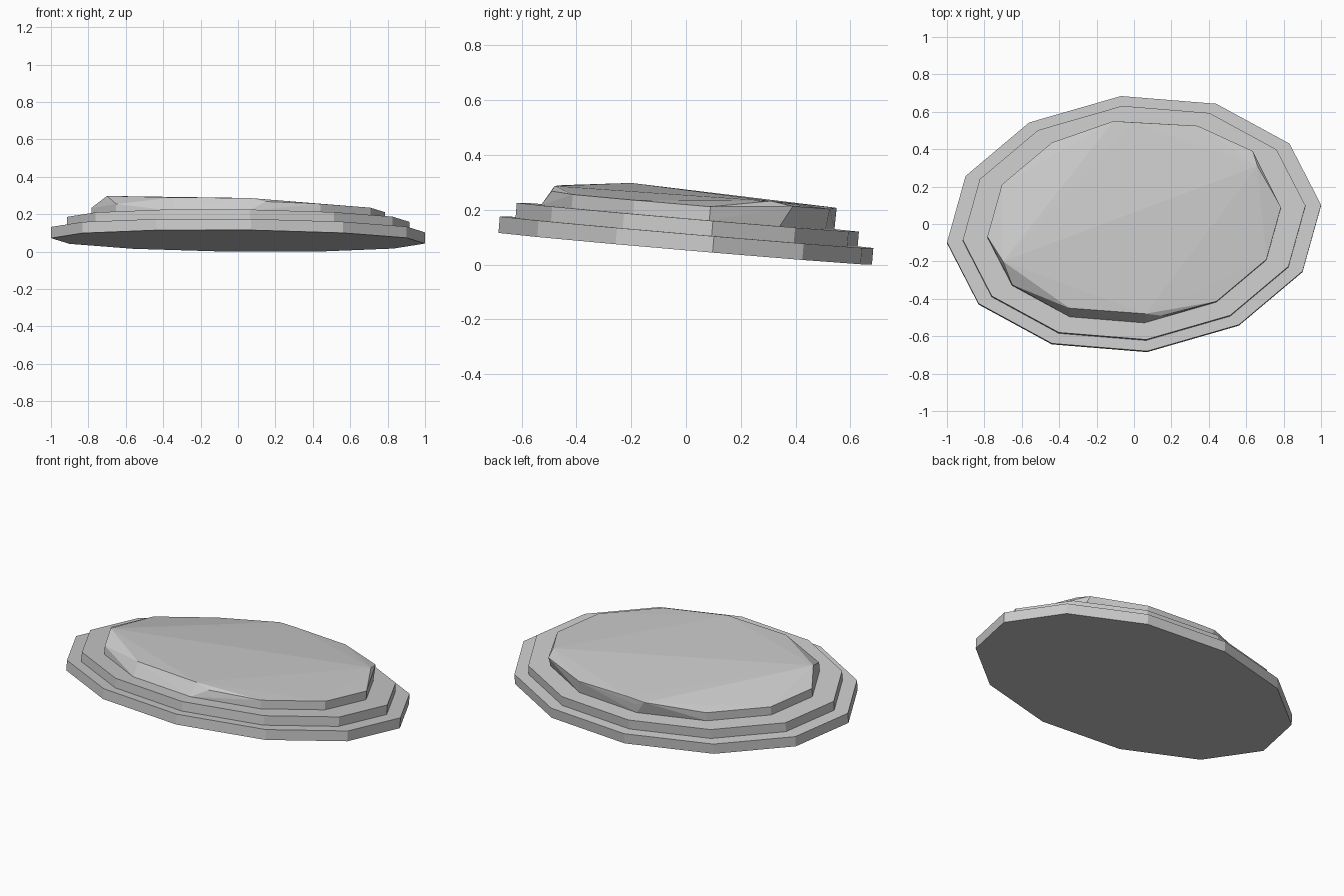
import bpy
import bmesh
from math import cos, sin, tau
from mathutils import Vector

cube = bpy.data.objects.get("Cube")
if cube:
    bpy.data.objects.remove(cube, do_unlink=True)

SIDES = 12
AXIS_A = Vector((1.0, 0.1, -0.0145))     # half axes of the tilted oval
AXIS_B = Vector((-0.07, 0.682, -0.0575))
NORMAL = AXIS_A.cross(AXIS_B).normalized()
CENTRE = Vector((0, -0.003, 0.058))

stone = bpy.data.materials.new("stone_grey")
stone.use_nodes = True
grey = (0.6, 0.6, 0.6, 1)
stone.diffuse_color = grey
stone.node_tree.nodes["Principled BSDF"].inputs["Base Color"].default_value = grey


def ring(scale, height, skip=()):
    """Twelve points of the oval, lifted along the tilted normal."""
    return [CENTRE + NORMAL * height + scale * (AXIS_A * cos(k * tau / SIDES) + AXIS_B * sin(k * tau / SIDES))
            for k in range(SIDES) if k not in skip]


def finish(name, bm):
    bmesh.ops.recalc_face_normals(bm, faces=bm.faces)
    mesh = bpy.data.meshes.new(name)
    bm.to_mesh(mesh)
    bm.free()
    mesh.materials.append(stone)
    obj = bpy.data.objects.new(name, mesh)
    bpy.context.collection.objects.link(obj)
    return obj


def slab(name, scale, low, high):
    bm = bmesh.new()
    bottom = [bm.verts.new(p) for p in ring(scale, low)]
    top = [bm.verts.new(p) for p in ring(scale, high)]
    bm.faces.new(bottom)
    bm.faces.new(top)
    for k in range(SIDES):
        n = (k + 1) % SIDES
        bm.faces.new((bottom[k], bottom[n], top[n], top[k]))
    return finish(name, bm)


# Two flat steps
slab("lower_step", 1.0, 0, 0.06)
slab("middle_step", 0.916, 0.06, 0.115)

# Rough faceted cap: regular rim plus a few raised corners
raised = [(-0.7, -0.2, 0.298), (-0.345, -0.45, 0.29), (0.06, -0.48, 0.287),
          (0.15, -0.49, 0.268), (0.66, 0.31, 0.232), (0.635, 0.39, 0.213),
          (0.34, 0.525, 0.203), (0, 0.543, 0.208), (-0.11, 0.55, 0.206)]
bm = bmesh.new()
for p in ring(0.785, 0.115) + ring(0.785, 0.165, skip=(8, 9)) + raised:
    bm.verts.new(p)
hull = bmesh.ops.convex_hull(bm, input=bm.verts)
unused = {g for g in hull["geom_interior"] + hull["geom_unused"] if isinstance(g, bmesh.types.BMVert)}
bmesh.ops.delete(bm, geom=list(unused), context='VERTS')
bmesh.ops.dissolve_limit(bm, angle_limit=0.01, verts=bm.verts, edges=bm.edges)
finish("faceted_cap", bm)
